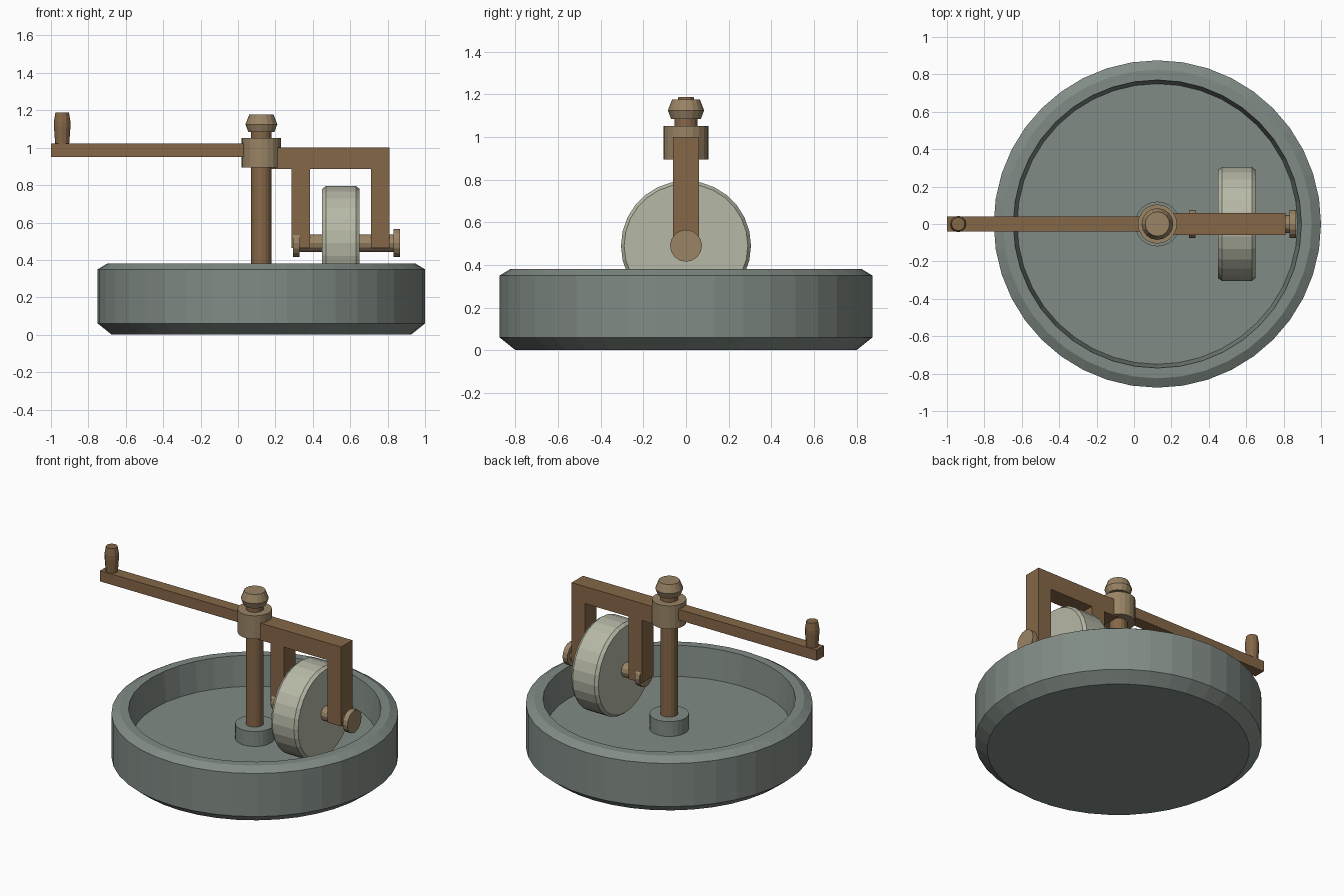
import bpy, bmesh
from math import cos, sin, pi

if "Cube" in bpy.data.objects:
    bpy.data.objects.remove(bpy.data.objects["Cube"])

CX = 0.125   # vertical axis of the mill
AXLE_Z = 0.49


def material(name, rgb):
    m = bpy.data.materials.new(name)
    m.diffuse_color = (*rgb, 1)
    m.use_nodes = True
    m.node_tree.nodes["Principled BSDF"].inputs["Base Color"].default_value = m.diffuse_color
    return m


STONE = material("grey_stone", (0.22, 0.26, 0.235))
PALE = material("pale_stone", (0.47, 0.48, 0.38))
WOOD = material("brown_wood", (0.235, 0.135, 0.065))
TAN = material("light_wood", (0.32, 0.23, 0.13))


def finish(name, bm, mat):
    bmesh.ops.recalc_face_normals(bm, faces=bm.faces)
    me = bpy.data.meshes.new(name)
    bm.to_mesh(me)
    bm.free()
    me.materials.append(mat)
    ob = bpy.data.objects.new(name, me)
    bpy.context.collection.objects.link(ob)
    return ob


def lathe(name, profile, mat, sides, origin=(CX, 0, 0), axis="Z"):
    """Closed solid turned from (radius, position) pairs, capped at both ends."""
    bm = bmesh.new()
    ox, oy, oz = origin
    rings = []
    for r, h in profile:
        ring = []
        for i in range(sides):
            a = 2 * pi * i / sides
            u, v = r * cos(a), r * sin(a)
            p = (ox + u, oy + v, oz + h) if axis == "Z" else (ox + h, oy + u, oz + v)
            ring.append(bm.verts.new(p))
        rings.append(ring)
    for lo, hi in zip(rings, rings[1:]):
        for i in range(sides):
            j = (i + 1) % sides
            bm.faces.new((lo[i], lo[j], hi[j], hi[i]))
    bm.faces.new(rings[0])
    bm.faces.new(rings[-1])
    return finish(name, bm, mat)


def prism(name, outline, half_width, mat):
    """Front-view (x, z) outline extruded along y."""
    bm = bmesh.new()
    face = bm.faces.new([bm.verts.new((x, -half_width, z)) for x, z in outline])
    new = bmesh.ops.extrude_face_region(bm, geom=[face])["geom"]
    bmesh.ops.translate(bm, vec=(0, 2 * half_width, 0),
                        verts=[g for g in new if isinstance(g, bmesh.types.BMVert)])
    return finish(name, bm, mat)


# Stone basin with chamfered rim and sunken floor, plus centre boss
lathe("basin", [(0.80, 0), (0.875, 0.06), (0.875, 0.35), (0.825, 0.38),
                (0.77, 0.38), (0.75, 0.18)], STONE, 40)
lathe("centre_boss", [(0.12, 0.17), (0.12, 0.28)], STONE, 24)

# Upright post, rotating collar and top knob
lathe("post", [(0.055, 0.2), (0.055, 1.10)], WOOD, 16)
lathe("collar", [(0.105, 0.895), (0.105, 1.052)], TAN, 20)
lathe("post_knob", [(0.07, 1.085), (0.085, 1.125), (0.065, 1.177)], TAN, 16)

# Push arm and its peg handle
prism("push_arm", [(-1, 0.95), (0.10, 0.95), (0.10, 1.022), (-1, 1.022)], 0.04, WOOD)
lathe("handle_peg", [(0.036, 1.0), (0.044, 1.11), (0.044, 1.14), (0.036, 1.188)],
      WOOD, 12, origin=(-0.94, 0, 0))

# Fork that carries the wheel
prism("wheel_fork", [(0.18, 1.0), (0.81, 1.0), (0.81, 0.465), (0.71, 0.465),
                     (0.71, 0.885), (0.385, 0.885), (0.385, 0.465), (0.285, 0.465),
                     (0.285, 0.885), (0.18, 0.885)], 0.06, WOOD)

# Grinding wheel, axle and end caps
lathe("grinding_wheel", [(0.29, 0.45), (0.305, 0.47), (0.305, 0.63), (0.29, 0.65)],
      PALE, 28, origin=(0, 0, AXLE_Z), axis="X")
lathe("axle", [(0.047, 0.31), (0.047, 0.85)], TAN, 12, origin=(0, 0, AXLE_Z), axis="X")
for label, x in (("inner", 0.295), ("outer", 0.832)):
    lathe(label + "_axle_cap", [(0.075, x), (0.075, x + 0.035)], TAN, 16,
          origin=(0, 0, AXLE_Z), axis="X")
